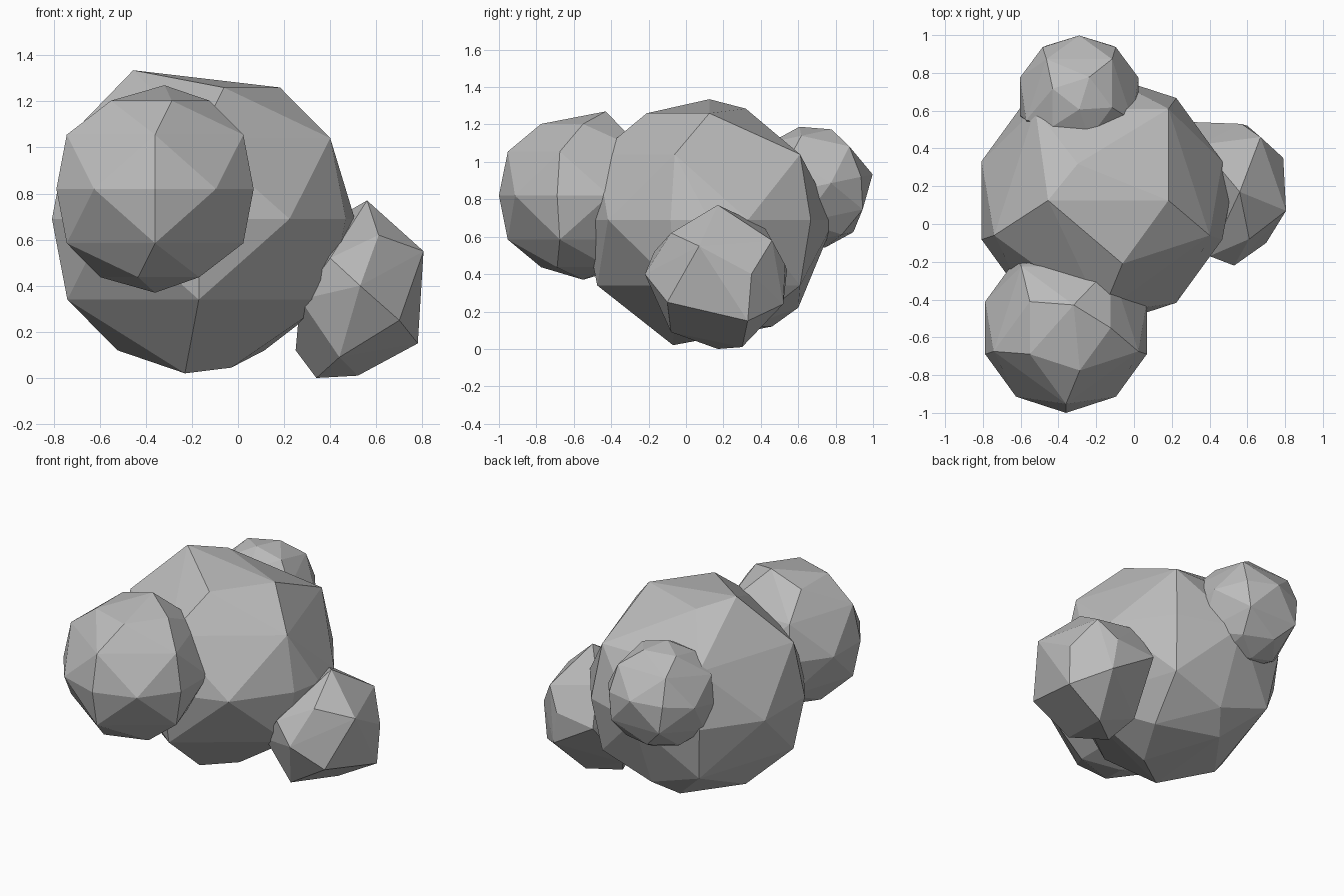
import bpy
import bmesh
from math import cos, sin, radians
from mathutils import Vector, Matrix

default_cube = bpy.data.objects.get("Cube")
if default_cube:
    bpy.data.objects.remove(default_cube, do_unlink=True)

# One stone colour for every boulder
stone = bpy.data.materials.new("stone grey")
stone.use_nodes = True
stone_colour = (0.5, 0.5, 0.5, 1)
stone.diffuse_color = stone_colour
stone.node_tree.nodes["Principled BSDF"].inputs["Base Color"].default_value = stone_colour


def ring(radius, height, first_angle, count):
    """Evenly spaced points on a horizontal circle."""
    angles = [radians(first_angle + 360 * i / count) for i in range(count)]
    return [Vector((radius * cos(a), radius * sin(a), height)) for a in angles]


def faceted_sphere(top=None, bottom=None):
    """Unit boulder: ten-sided waist, two five-sided belts and two caps."""
    points = ring(1, 0, 18, 10)
    for side in (1, -1):
        points += ring(.895, .523 * side, 54, 5)
    points += top if top else ring(.526, .851, 0, 5) + [Vector((0, 0, 1))]
    points += bottom if bottom else ring(.526, -.851, 180, 5) + [Vector((0, 0, -1))]
    return points


def make_boulder(name, points, centre=(0, 0, 0), size=1, tilt=0):
    """Wrap a flat-faced convex skin around the points."""
    place = (Matrix.Translation(centre)
             @ Matrix.Rotation(radians(tilt), 4, "X")
             @ Matrix.Scale(size, 4))
    bm = bmesh.new()
    for point in points:
        bm.verts.new(place @ Vector(point))
    bmesh.ops.convex_hull(bm, input=list(bm.verts))
    loose = [v for v in bm.verts if not v.link_faces]
    bmesh.ops.delete(bm, geom=loose, context="VERTS")
    bmesh.ops.recalc_face_normals(bm, faces=list(bm.faces))
    mesh = bpy.data.meshes.new(name)
    bm.to_mesh(mesh)
    bm.free()
    mesh.materials.append(stone)
    boulder = bpy.data.objects.new(name, mesh)
    bpy.context.scene.collection.objects.link(boulder)
    return boulder


# Main boulder, with worn, uneven caps
upper_ring = ring(.526, .851, 0, 5)
lower_ring = ring(.526, -.851, 180, 5)
worn_top = [upper_ring[0], upper_ring[4],
            Vector((-.425, 0, .963)), Vector((-.19, .29, .888))]
worn_bottom = [lower_ring[0], lower_ring[3], lower_ring[4],
               Vector((-.09, -.29, -1)), Vector((.21, -.1, -.963)),
               Vector((0, .71, -.7))]
bulge = [Vector((1.01, 0, 0))]
make_boulder("main_boulder", faceted_sphere(worn_top, worn_bottom) + bulge,
             (-.17, .125, .69), .67)

# Front boulder, its peak leaning back
leaning_top = [upper_ring[0], upper_ring[2], upper_ring[3], upper_ring[4],
               Vector((.09, .27, 1))]
make_boulder("front_boulder", faceted_sphere(leaning_top),
             (-.36, -.55, .82), .45)

# Back boulder
make_boulder("back_boulder", faceted_sphere(), (-.29, .675, .865), .33, 12)

# Low side boulder, irregular
side_points = [
    (.56, .17, .77), (.61, -.08, .62), (.53, -.22, .4), (.805, .07, .55),
    (.79, .35, .4), (.78, .33, .15), (.7, -.1, .25), (.44, -.08, .09),
    (.34, .17, 0), (.52, .3, .01), (.27, -.1, .34), (.6, .52, .24),
    (.67, .46, .58), (.57, .53, .45), (.3, .54, .42), (.4, -.17, .52),
    (.35, .42, .65), (.25, .3, .12),
]
make_boulder("side_boulder", side_points)
